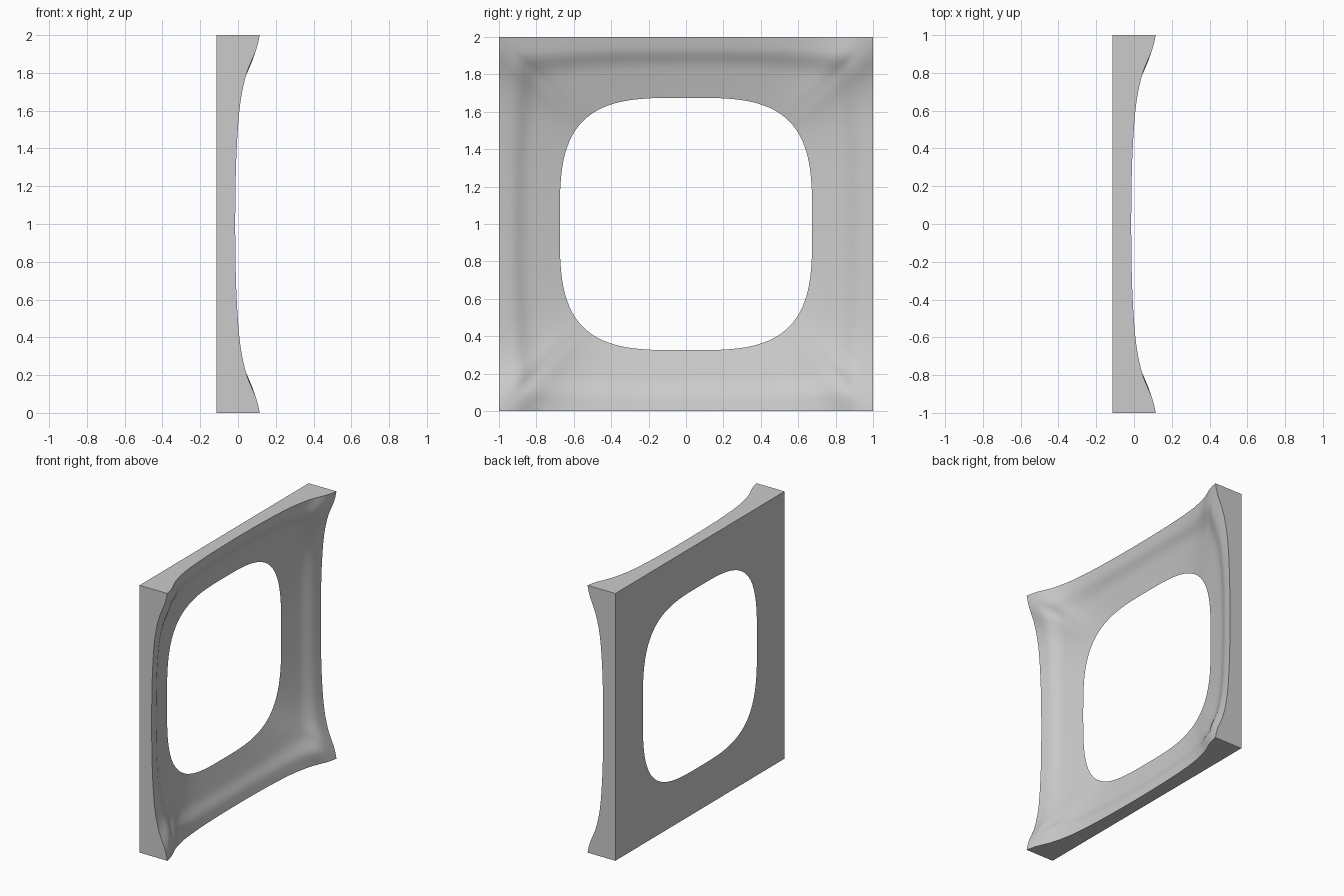
import bpy
import bmesh
import math

if "Cube" in bpy.data.objects:
    bpy.data.objects.remove(bpy.data.objects["Cube"], do_unlink=True)

BACK = -0.115      # flat rear plane
HOLE = 0.675       # half width of the rounded opening
POWER = 3.4        # squareness of the opening
STEPS = 32         # segments along each side
RINGS = 16         # segments from opening to outer edge

# Height of the outer rim against distance from the side's middle
RIM = [(0, -0.015), (0.2, -0.013), (0.4, -0.007), (0.6, 0.007), (0.7, 0.022),
       (0.8, 0.046), (0.86, 0.07), (0.92, 0.096), (0.96, 0.107), (1, 0.115)]
# Share of the rise against share of the way from opening to rim
RISE = [(0, 0), (0.3, 0.25), (0.54, 0.47), (0.65, 0.64), (0.76, 0.82), (1, 1)]


def sample(knots, t):
    """Smooth curve through the knots (cubic with averaged tangents)."""
    def slope(i):
        a, b = knots[max(i - 1, 0)], knots[min(i + 1, len(knots) - 1)]
        return (b[1] - a[1]) / (b[0] - a[0])
    for i in range(len(knots) - 1):
        (x0, y0), (x1, y1) = knots[i], knots[i + 1]
        if t <= x1:
            break
    w = x1 - x0
    u = min((t - x0) / w, 1)
    return (y0 * (1 + 2 * u) * (1 - u) ** 2 + slope(i) * w * u * (1 - u) ** 2
            + y1 * u * u * (3 - 2 * u) + slope(i + 1) * w * u * u * (u - 1))


def perimeter():
    """Points round the square, with the distance from each side's middle."""
    for side in range(4):
        c, s = round(math.cos(side * math.pi / 2)), round(math.sin(side * math.pi / 2))
        for k in range(STEPS):
            t = math.sin((k / STEPS - 0.5) * math.pi) * 0.4 + (2 * k / STEPS - 1) * 0.6
            yield c - s * t, s + c * t, abs(t)


bm = bmesh.new()
columns = []
for y, z, t in perimeter():
    rim = sample(RIM, t)
    inner = HOLE / (abs(y) ** POWER + abs(z) ** POWER) ** (1 / POWER)
    column = []
    # Dished front, from the opening out to the rim
    for r in range(RINGS + 1):
        s = r / RINGS
        k = inner + (1 - inner) * s
        x = BACK + (rim - BACK) * sample(RISE, s)
        column.append(bm.verts.new((x, y * k, z * k + 1)))
    # Rear outer edge
    column.append(bm.verts.new((BACK, y, z + 1)))
    columns.append(column)

# Dished front, side walls and flat rear, as closed loops of quads
for i, a in enumerate(columns):
    b = columns[(i + 1) % len(columns)]
    for r in range(len(a)):
        n = (r + 1) % len(a)
        face = bm.faces.new((a[r], a[n], b[n], b[r]))
        face.smooth = r < RINGS
bmesh.ops.recalc_face_normals(bm, faces=bm.faces)

mesh = bpy.data.meshes.new("dished_frame")
bm.to_mesh(mesh)
bm.free()
frame = bpy.data.objects.new("dished_frame", mesh)
bpy.context.collection.objects.link(frame)

# Plain grey finish
grey = bpy.data.materials.new("plain_grey")
grey.use_nodes = True
colour = (0.6, 0.6, 0.6, 1)
grey.diffuse_color = colour
grey.node_tree.nodes["Principled BSDF"].inputs["Base Color"].default_value = colour
mesh.materials.append(grey)

# Smooth dish, crisp outer edges
bpy.ops.object.select_all(action="DESELECT")
frame.select_set(True)
bpy.context.view_layer.objects.active = frame
bpy.ops.object.shade_smooth_by_angle(angle=math.radians(35))
